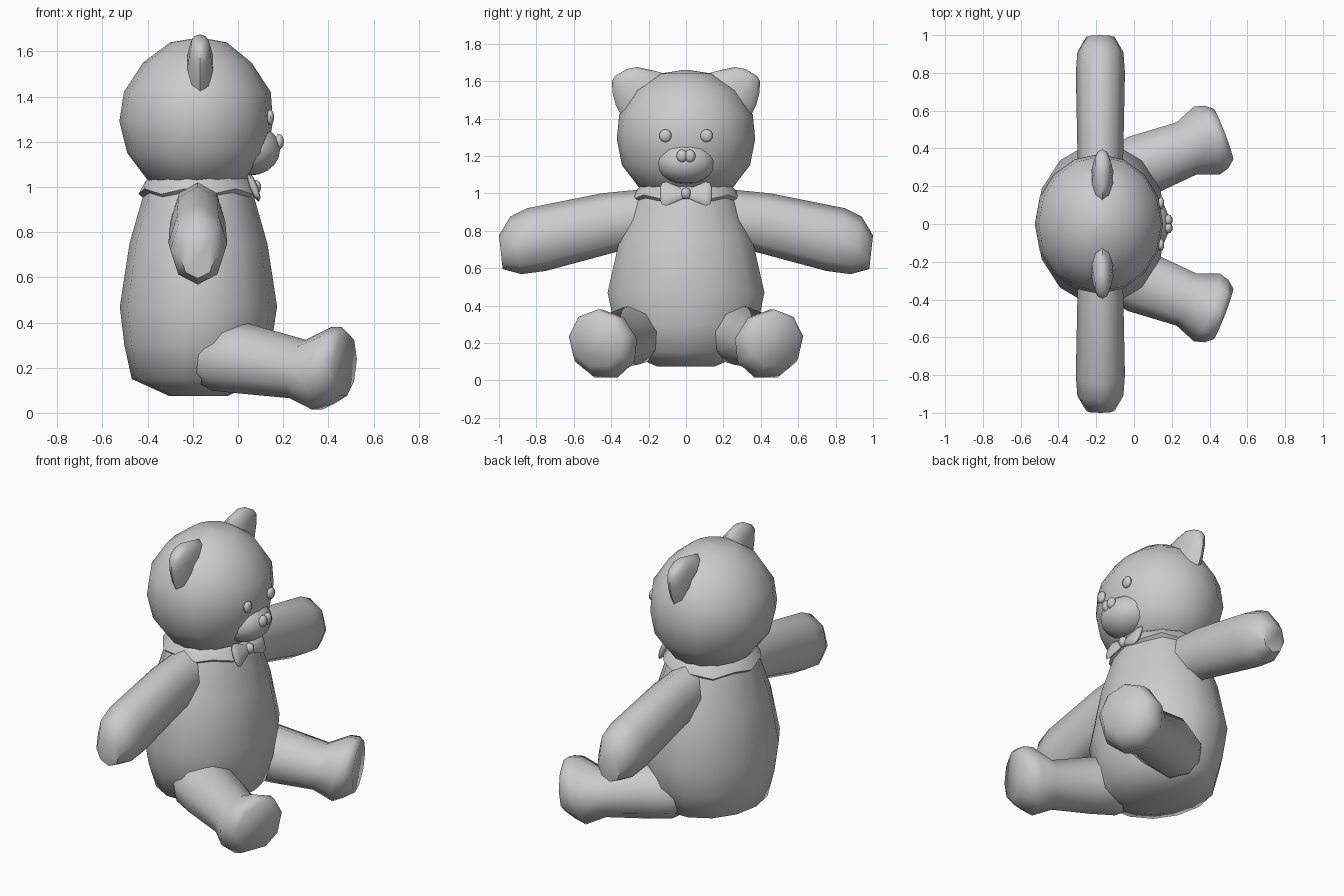
import bpy, bmesh, math
from mathutils import Vector, Matrix

if "Cube" in bpy.data.objects:
    bpy.data.objects.remove(bpy.data.objects["Cube"])


def finish(name, bm, mirror=False, angle=60):
    bmesh.ops.recalc_face_normals(bm, faces=bm.faces)
    me = bpy.data.meshes.new(name)
    bm.to_mesh(me)
    bm.free()
    ob = bpy.data.objects.new(name, me)
    bpy.context.collection.objects.link(ob)
    bpy.ops.object.select_all(action='DESELECT')
    ob.select_set(True)
    bpy.context.view_layer.objects.active = ob
    bpy.ops.object.shade_smooth_by_angle(angle=math.radians(angle))
    if mirror:
        m = ob.modifiers.new("Mirror", 'MIRROR')
        m.use_axis = (False, True, False)
        m.use_clip = False
        m.use_mirror_merge = False
    return ob


def ring(c, a, b, n, phase=0.0):
    c, a, b = Vector(c), Vector(a), Vector(b)
    return [c + a * math.cos(phase + i * math.tau / n) + b * math.sin(phase + i * math.tau / n)
            for i in range(n)]


def loft(name, rings, mirror=False, caps=True, angle=60):
    bm = bmesh.new()
    rows = [[bm.verts.new(p) for p in r] for r in rings]
    n = len(rows[0])
    for r, s in zip(rows, rows[1:]):
        for i in range(n):
            j = (i + 1) % n
            bm.faces.new((r[i], r[j], s[j], s[i]))
    if caps:
        bm.faces.new(rows[0])
        bm.faces.new(rows[-1])
    return finish(name, bm, mirror, angle)


def lathe(name, prof, n, **kw):
    # profile rows: z, centre x, half depth, half width
    return loft(name, [ring((cx, 0, z), (rx, 0, 0), (0, ry, 0), n) for z, cx, rx, ry in prof], **kw)


def ball(name, c, r, u=10, v=8, mirror=False):
    bm = bmesh.new()
    bmesh.ops.create_uvsphere(bm, u_segments=u, v_segments=v, radius=1,
                              matrix=Matrix.Translation(c) @ Matrix.Diagonal((*r, 1)))
    return finish(name, bm, mirror)


# torso
lathe("body", [(0.075, -0.175, 0.13, 0.16), (0.15, -0.18, 0.29, 0.34), (0.30, -0.178, 0.325, 0.395),
               (0.47, -0.175, 0.348, 0.43), (0.75, -0.175, 0.305, 0.365),
               (0.96, -0.175, 0.245, 0.28), (1.04, -0.175, 0.22, 0.25)], 14)

# collar with a wavy hem
bm_rings = [ring((-0.175, 0, 1.045), (0.21, 0, 0), (0, 0.24, 0), 14),
            ring((-0.175, 0, 1.025), (0.235, 0, 0), (0, 0.265, 0), 14),
            ring((-0.175, 0, 0.98), (0.265, 0, 0), (0, 0.29, 0), 14),
            ring((-0.175, 0, 0.96), (0.24, 0, 0), (0, 0.27, 0), 14)]
for r in bm_rings[2:]:
    for i, p in enumerate(r):
        p.z += 0.012 * (-1) ** i
loft("collar", bm_rings, caps=False, angle=40)

# head and muzzle
lathe("head", [(1.01, -0.175, 0.17, 0.19), (1.03, -0.18, 0.22, 0.25), (1.15, -0.18, 0.31, 0.342),
               (1.29, -0.185, 0.34, 0.37), (1.42, -0.18, 0.325, 0.357), (1.55, -0.18, 0.24, 0.275),
               (1.64, -0.175, 0.125, 0.14), (1.66, -0.17, 0.01, 0.01)], 16)
ball("muzzle", (0.05, 0, 1.165), (0.14, 0.16, 0.115), 14, 10)

# face details
ball("eye", (0.143, -0.11, 1.308), (0.018, 0.033, 0.034), mirror=True)
ball("nose", (0.182, -0.021, 1.2), (0.022, 0.03, 0.034), mirror=True)

# ears: tapered discs growing diagonally out of the head
ear = [((0.10, 1.60), (0.34, 1.40), 0.065), ((0.13, 1.645), (0.375, 1.47), 0.058),
       ((0.19, 1.66), (0.393, 1.54), 0.05), ((0.26, 1.675), (0.396, 1.60), 0.04),
       ((0.315, 1.665), (0.377, 1.63), 0.018)]
loft("ear", [ring((-0.168, (a[0] + b[0]) / 2, (a[1] + b[1]) / 2),
                  (0, (a[0] - b[0]) / 2, (a[1] - b[1]) / 2), (t, 0, 0), 10)
             for a, b, t in ear], mirror=True)

# arms: upper edge point, lower edge point (y, z), half thickness in x
arm = [((0.15, 1.03), (0.18, 0.72), 0.115), ((0.45, 1.0), (0.36, 0.69), 0.122),
       ((0.85, 0.92), (0.75, 0.585), 0.13), ((0.94, 0.875), (0.88, 0.568), 0.122),
       ((1.0, 0.775), (0.98, 0.595), 0.075)]
loft("arm", [ring((-0.178, (a[0] + b[0]) / 2, (a[1] + b[1]) / 2),
                  (0, (a[0] - b[0]) / 2, (a[1] - b[1]) / 2), (t, 0, 0), 8)
             for a, b, t in arm], mirror=True)

# legs with flared feet: distance along leg, centre z, half height, half width, lean
leg_dir = Vector((math.cos(math.radians(21)), math.sin(math.radians(21)), 0))
side = Vector((-leg_dir.y, leg_dir.x, 0))
leg = [(-0.2, 0.235, 0.11, 0.12, 0), (-0.14, 0.235, 0.145, 0.15, 0), (0.0, 0.238, 0.162, 0.17, 0),
       (0.26, 0.19, 0.133, 0.15, 0.03), (0.375, 0.192, 0.188, 0.195, 0.035),
       (0.43, 0.205, 0.175, 0.18, 0.03), (0.475, 0.212, 0.145, 0.145, 0.01)]
loft("leg", [ring(Vector((0.03, 0.305, zc)) + leg_dir * s, Vector((0, 0, h)) + leg_dir * k, side * w, 9)
             for s, zc, h, w, k in leg], mirror=True)

# bow tie
bow = [(0.01, 0.022, 0.012), (0.05, 0.042, 0.018), (0.105, 0.064, 0.02),
       (0.128, 0.058, 0.016), (0.138, 0.035, 0.008)]
loft("bow_wing", [ring((0.07, y, 0.998), (-0.35 * h, 0, h), (t, 0, 0), 8) for y, h, t in bow], mirror=True)
ball("bow_knot", (0.078, 0, 1.0), (0.026, 0.027, 0.031))
